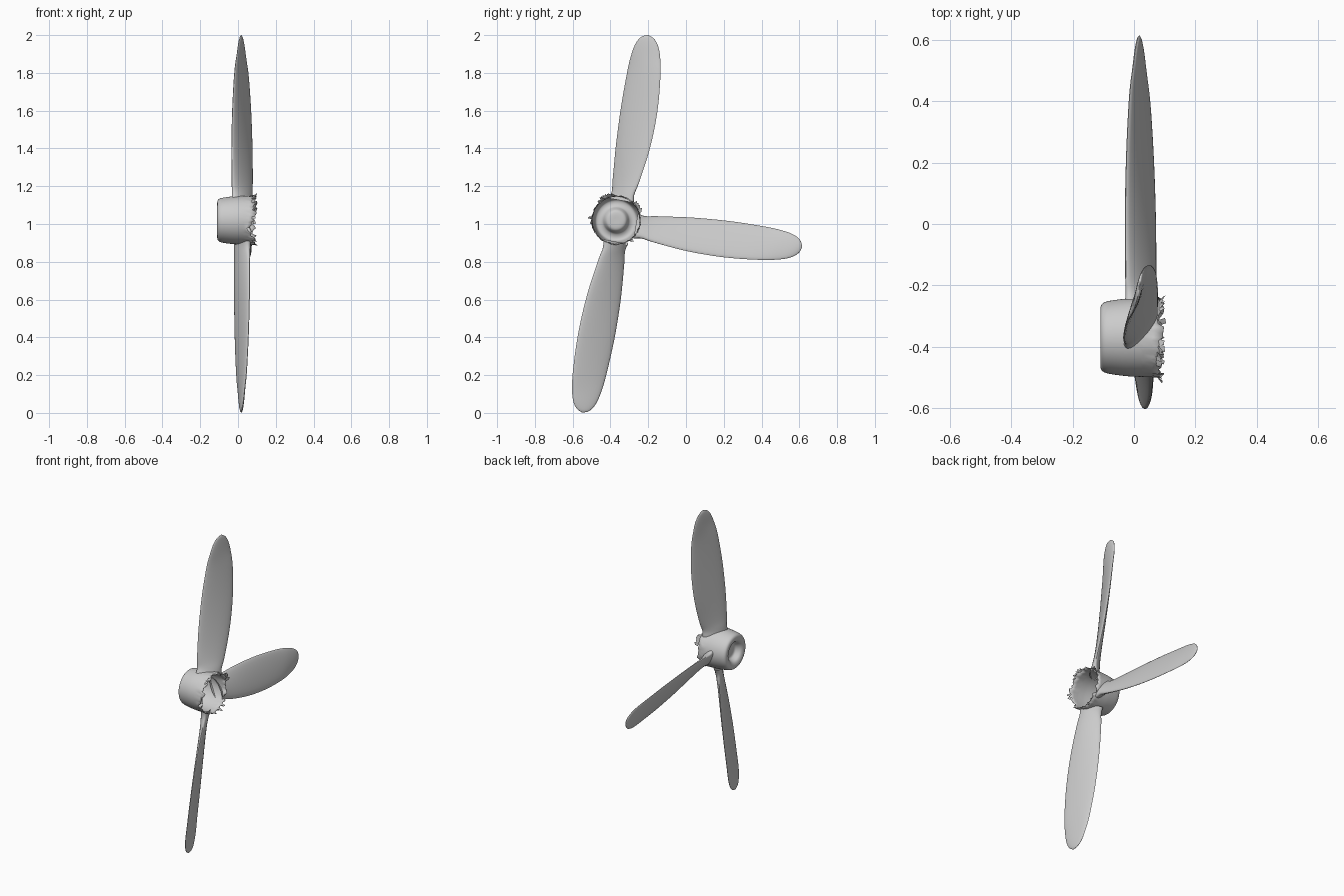
import bpy, bmesh, math, random
from mathutils import Vector

if "Cube" in bpy.data.objects:
    bpy.data.objects.remove(bpy.data.objects["Cube"])

random.seed(4)
CY, CZ = -0.37, 1.02          # hub axis runs along x through this point


def finish(name, bm, angle=50):
    bmesh.ops.recalc_face_normals(bm, faces=bm.faces)
    me = bpy.data.meshes.new(name)
    bm.to_mesh(me)
    bm.free()
    ob = bpy.data.objects.new(name, me)
    bpy.context.collection.objects.link(ob)
    bpy.ops.object.select_all(action='DESELECT')
    ob.select_set(True)
    bpy.context.view_layer.objects.active = ob
    bpy.ops.object.shade_smooth_by_angle(angle=math.radians(angle))
    return ob


def bridge(bm, a, b):
    n = len(a)
    for i in range(n):
        j = (i + 1) % n
        bm.faces.new((a[i], a[j], b[j], b[i]))


def spline(rows, steps):
    """Catmull-Rom curve through rows of numbers."""
    pts = [Vector(r) for r in rows]
    pts = [pts[0] * 2 - pts[1]] + pts + [pts[-1] * 2 - pts[-2]]
    out = []
    for k in range(1, len(pts) - 2):
        p0, p1, p2, p3 = pts[k - 1:k + 3]
        for s in range(steps):
            t = s / steps
            out.append(0.5 * (2 * p1 + (p2 - p0) * t + (2 * p0 - 5 * p1 + 4 * p2 - p3) * t ** 2
                              + (3 * p1 - p0 - 3 * p2 + p3) * t ** 3))
    return out + [pts[-2]]


# Blade stations: fraction of length, chord width, rise along x, thickness
STATIONS = [(.108, .130, .092, .062), (.15, .116, .095, .050), (.22, .140, .100, .040),
            (.40, .180, .100, .034), (.60, .194, .090, .028), (.79, .178, .068, .024),
            (.89, .153, .042, .022), (.95, .118, .025, .020), (.985, .068, .010, .014),
            (1.0, .004, .001, .002)]


def blade(name, deg, length, off0, off1, bow, pitch):
    a = math.radians(deg)
    radial = Vector((0, math.cos(a), math.sin(a)))
    side = Vector((0, math.sin(a), -math.cos(a)))
    bm = bmesh.new()
    prev, n = None, 24
    for u, w, rise, th in spline(STATIONS, 5):
        mid = Vector((.023 - .005 * u, CY, CZ)) + radial * (u * length)
        mid += side * (off0 + (off1 - off0) * u + bow * math.sin(math.pi * u))
        chord = side * w + Vector((rise * pitch, 0, 0))
        normal = chord.cross(radial).normalized()
        ring = []
        for i in range(n):
            f = math.tau * i / n
            ring.append(bm.verts.new(mid + chord * (math.cos(f) / 2) + normal * (math.sin(f) * th / 2)))
        if prev:
            bridge(bm, prev, ring)
        prev = ring
    bm.faces.new(prev)
    return finish(name, bm)


# Three blades at quarter turns, the fourth is missing
blade("blade_upper", 80, .995, .003, -.003, .020, 1.08)
blade("blade_side", -10, .995, .014, -.030, .010, .97)
blade("blade_lower", 260, 1.034, -.022, -.002, .007, .78)


def hub_point(x, r, a):
    return Vector((x, CY + r * math.cos(a), CZ + r * math.sin(a)))


# Hub shell: dished nose, rounded rim, open torn rear edge
N = 72
PROFILE = [(-.066, .006), (-.066, .030), (-.070, .048), (-.084, .058), (-.100, .067), (-.108, .080),
           (-.110, .094), (-.106, .107), (-.095, .115), (-.075, .120), (-.030, .126), (.000, .128),
           (.030, .129)]
bm = bmesh.new()
prev = None
for x, r in [tuple(p) for p in spline(PROFILE, 3)]:
    ring = [bm.verts.new(hub_point(x, r, math.tau * i / N)) for i in range(N)]
    if prev:
        bridge(bm, prev, ring)
    else:
        bm.faces.new(ring)
    prev = ring
edge_x = []
for i in range(N):
    d = 360 * i / N
    notch = max(0, 1 - abs(d - 200) / 26)        # deep tear by the missing blade
    edge_x.append(.088 - .04 * notch + random.uniform(-.014, .012))
for f in (.5, 1):
    ring = []
    for i in range(N):
        r = .129 + f * random.uniform(-.003, .005)
        ring.append(bm.verts.new(hub_point(.03 + (edge_x[i] - .03) * f, r, math.tau * i / N)))
    bridge(bm, prev, ring)
    prev = ring
hub = finish("hub_shell", bm)
mod = hub.modifiers.new("wall", 'SOLIDIFY')
mod.thickness = .004
mod.offset = -1

# Ragged shreds flaring from the torn edge
bm = bmesh.new()
for lo, hi, count in ((92, 140, 12), (20, 50, 8), (172, 190, 3), (285, 310, 3)):
    for k in range(count):
        a = math.radians(random.uniform(lo, hi))
        x, da = random.uniform(.070, .085), random.uniform(.04, .10)
        tip = random.uniform(.136, .152)
        bm.faces.new([bm.verts.new(p) for p in (
            hub_point(x, .128, a - da), hub_point(x, .128, a + da),
            hub_point(x + .018, tip, a + da * random.uniform(0, 1)),
            hub_point(x + random.uniform(.008, .022), tip - .008, a - da * .6))])
finish("torn_shreds", bm)
